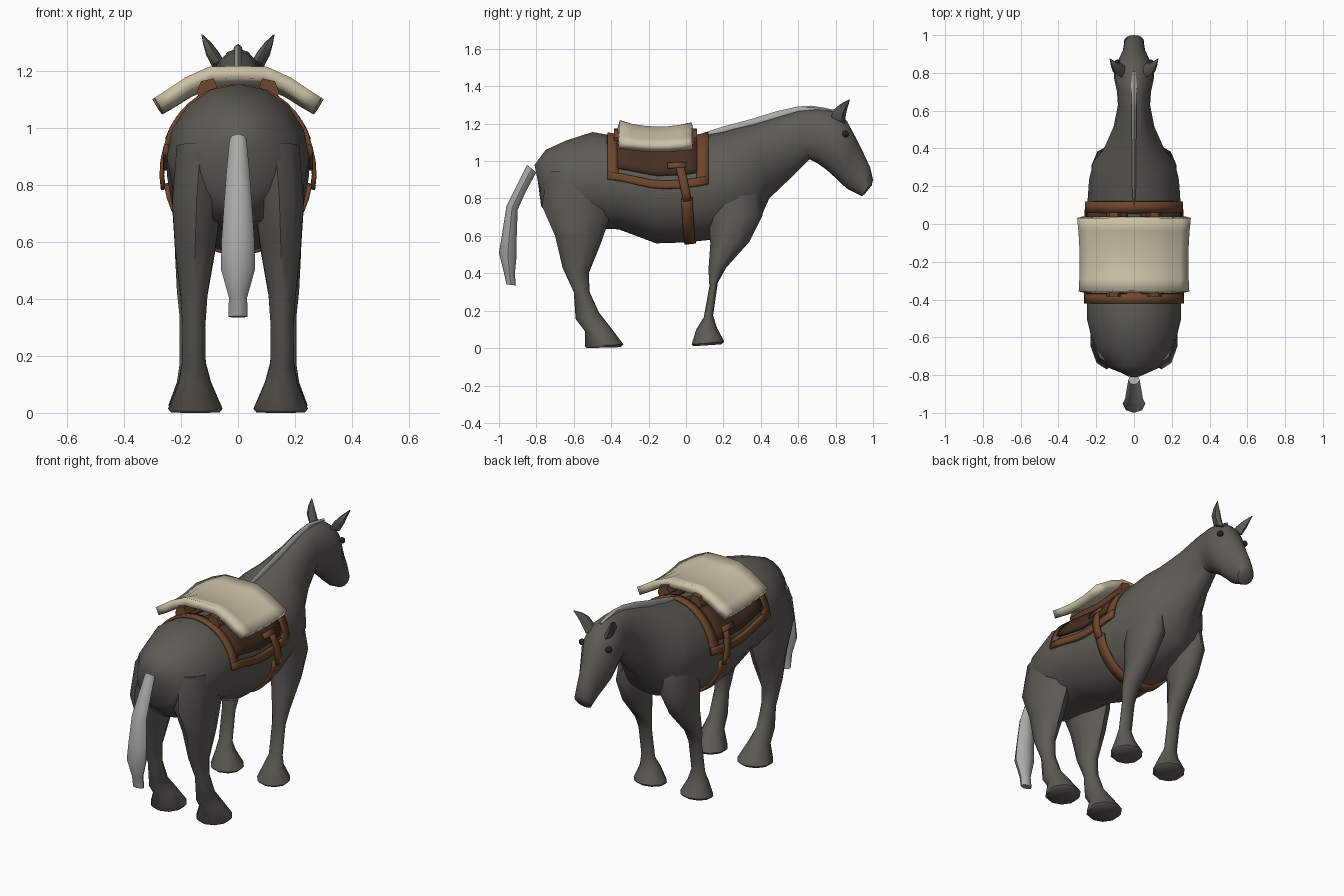
import bpy, bmesh, math
from mathutils import Vector


def material(name, rgb):
    m = bpy.data.materials.new(name)
    m.diffuse_color = (*rgb, 1)
    return m


COAT = material("grey coat", (0.11, 0.105, 0.09))
HAIR = material("pale hair", (0.40, 0.40, 0.385))
CREAM = material("cream pad", (0.60, 0.53, 0.39))
LEATHER = material("brown leather", (0.16, 0.062, 0.028))
DARK = material("dark leather", (0.062, 0.028, 0.016))
EYE = material("dark eye", (0.02, 0.018, 0.015))


def finish(bm, name, mat, angle=50, thick=0):
    bmesh.ops.recalc_face_normals(bm, faces=bm.faces)
    me = bpy.data.meshes.new(name)
    bm.to_mesh(me)
    bm.free()
    me.materials.append(mat)
    for p in me.polygons:
        p.use_smooth = True
    me.set_sharp_from_angle(angle=math.radians(angle))
    ob = bpy.data.objects.new(name, me)
    bpy.context.collection.objects.link(ob)
    if thick:
        s = ob.modifiers.new("thickness", 'SOLIDIFY')
        s.thickness, s.offset = thick, 0
    return ob


def skin(bm, rings):
    """Join rings of points into a closed tube."""
    vs = [[bm.verts.new(p) for p in r] for r in rings]
    n = len(vs[0])
    for a, b in zip(vs, vs[1:]):
        for i in range(n):
            j = (i + 1) % n
            bm.faces.new((a[i], a[j], b[j], b[i]))
    bm.faces.new(vs[0])
    bm.faces.new(vs[-1])


def loft(name, mat, sections, side=1, n=14):
    """Section: (ya, za, yb, zb, half width, centre x) - an ellipse between two side-profile points."""
    rings = []
    for ya, za, yb, zb, w, xc in sections:
        ring = []
        for i in range(n):
            t = 2 * math.pi * i / n
            k = math.cos(t) / 2
            ring.append((side * (xc + w * math.sin(t)),
                         (ya + yb) / 2 + k * (ya - yb), (za + zb) / 2 + k * (za - zb)))
        rings.append(ring)
    bm = bmesh.new()
    skin(bm, rings)
    return finish(bm, name, mat)


# Body, neck and head as one skin: top point, bottom point, half width
BODY = [(-0.81, 0.98, -0.79, 0.88, 0.04), (-0.75, 1.06, -0.775, 0.76, 0.13),
        (-0.64, 1.11, -0.69, 0.66, 0.21), (-0.50, 1.155, -0.50, 0.64, 0.25),
        (-0.36, 1.13, -0.36, 0.635, 0.25), (-0.16, 1.11, -0.16, 0.56, 0.25),
        (0.0, 1.115, 0.0, 0.565, 0.25), (0.13, 1.145, 0.14, 0.58, 0.245),
        (0.19, 1.155, 0.28, 0.63, 0.238), (0.26, 1.175, 0.40, 0.70, 0.215),
        (0.35, 1.195, 0.445, 0.80, 0.16), (0.48, 1.235, 0.55, 0.90, 0.108),
        (0.60, 1.27, 0.66, 1.01, 0.085), (0.70, 1.28, 0.70, 0.99, 0.09),
        (0.79, 1.27, 0.75, 0.955, 0.105), (0.86, 1.215, 0.80, 0.91, 0.105),
        (0.905, 1.13, 0.835, 0.875, 0.082), (0.95, 1.04, 0.865, 0.85, 0.062),
        (0.985, 0.965, 0.895, 0.835, 0.055), (1.0, 0.90, 0.94, 0.812, 0.052),
        (0.993, 0.87, 0.957, 0.825, 0.03)]
loft("body", COAT, [(*s, 0) for s in BODY], n=16)

# Legs with flared hooves: back point, front point, half width, centre x
HIND = [(-0.74, 0.95, -0.40, 0.92, 0.09, 0.13), (-0.77, 0.76, -0.41, 0.69, 0.09, 0.145),
        (-0.70, 0.60, -0.455, 0.56, 0.075, 0.15), (-0.66, 0.43, -0.52, 0.40, 0.05, 0.155),
        (-0.60, 0.30, -0.515, 0.30, 0.042, 0.155), (-0.59, 0.155, -0.465, 0.19, 0.044, 0.155),
        (-0.54, 0.09, -0.41, 0.12, 0.06, 0.152), (-0.54, 0.01, -0.335, 0.02, 0.10, 0.15),
        (-0.53, 0.0, -0.35, 0.005, 0.09, 0.15)]
FORE = [(0.08, 0.88, 0.40, 0.85, 0.08, 0.13), (0.12, 0.69, 0.41, 0.71, 0.085, 0.145),
        (0.13, 0.56, 0.34, 0.57, 0.07, 0.155), (0.12, 0.42, 0.215, 0.43, 0.052, 0.165),
        (0.125, 0.33, 0.17, 0.35, 0.042, 0.165), (0.095, 0.165, 0.145, 0.175, 0.042, 0.165),
        (0.055, 0.10, 0.165, 0.11, 0.06, 0.158), (0.03, 0.02, 0.205, 0.035, 0.095, 0.153),
        (0.04, 0.01, 0.19, 0.02, 0.085, 0.153)]
for side, label in ((1, "right"), (-1, "left")):
    loft(f"{label}_hind_leg", COAT, HIND, side, 10)
    loft(f"{label}_front_leg", COAT, FORE, side, 10)
    # Ears: flattened leaves leaning out and forward
    loft(f"{label}_ear", COAT, [(0.775, 1.235, 0.85, 1.20, 0.025, 0.065),
                                (0.79, 1.275, 0.855, 1.25, 0.025, 0.09),
                                (0.825, 1.305, 0.865, 1.29, 0.016, 0.108),
                                (0.873, 1.33, 0.877, 1.328, 0.002, 0.127)], side, 6)
    # Eyes
    bm = bmesh.new()
    bmesh.ops.create_uvsphere(bm, u_segments=10, v_segments=6, radius=0.018)
    for v in bm.verts:
        v.co = Vector((side * 0.088, 0.853, 1.145)) + v.co
    finish(bm, f"{label}_eye", EYE)

# Tail and mane
loft("tail", HAIR, [(-0.85, 0.98, -0.80, 0.94, 0.03, 0), (-0.905, 0.87, -0.855, 0.84, 0.04, 0),
                    (-0.96, 0.76, -0.90, 0.74, 0.048, 0), (-0.985, 0.60, -0.905, 0.60, 0.058, 0),
                    (-1.0, 0.51, -0.905, 0.50, 0.06, 0), (-0.975, 0.41, -0.915, 0.40, 0.032, 0),
                    (-0.96, 0.34, -0.91, 0.335, 0.034, 0)], n=8)
loft("mane", HAIR, [(0.09, 1.15, 0.10, 1.12, 0.005, 0), (0.20, 1.185, 0.21, 1.14, 0.012, 0),
                    (0.35, 1.225, 0.36, 1.18, 0.013, 0), (0.48, 1.265, 0.49, 1.21, 0.014, 0),
                    (0.60, 1.292, 0.61, 1.25, 0.014, 0), (0.67, 1.296, 0.67, 1.26, 0.014, 0),
                    (0.74, 1.285, 0.73, 1.26, 0.018, 0), (0.81, 1.27, 0.80, 1.24, 0.008, 0)], n=6)


def on_body(y, deg, off):
    """Point on the barrel at y, at an angle from the spine, lifted by off."""
    for a, b in zip(BODY[3:8], BODY[4:9]):
        if y <= b[0]:
            break
    f = (y - a[0]) / (b[0] - a[0])
    top, bot, w = (a[i] + f * (b[i] - a[i]) for i in (1, 3, 4))
    t = math.radians(deg)
    return Vector(((w + off) * math.sin(t), y, (top + bot) / 2 + ((top - bot) / 2 + off) * math.cos(t)))


def wrap(name, mat, y0, y1, a0, a1, off, slant=lambda d: 0, thick=0.016):
    """Leather sheet that follows the barrel."""
    nu, nv = max(3, int(abs(a1 - a0) / 9)), max(1, int((y1 - y0) / 0.07))
    bm = bmesh.new()
    g = []
    for i in range(nu + 1):
        d = a0 + (a1 - a0) * i / nu
        g.append([bm.verts.new(on_body(y0 + (y1 - y0) * j / nv + slant(d), d, off)) for j in range(nv + 1)])
    for r, s in zip(g, g[1:]):
        for j in range(nv):
            bm.faces.new((r[j], r[j + 1], s[j + 1], s[j]))
    return finish(bm, name, mat, 40, thick)


# Saddle frame, side panels and girth
wrap("front_strap", LEATHER, 0.055, 0.12, -87, 87, 0.006)
wrap("rear_strap", LEATHER, -0.42, -0.36, -87, 87, 0.006)
wrap("girth", LEATHER, -0.025, 0.035, 98, 262, 0.004, lambda d: 0.018 * (1 - abs(d - 180) / 82))
for side, label in ((1, "right"), (-1, "left")):
    wrap(f"{label}_lower_strap", LEATHER, -0.42, 0.12, side * 78, side * 87, 0.006)
    wrap(f"{label}_saddle_panel", DARK, -0.37, 0.06, side * 8, side * 72, 0.010)
    wrap(f"{label}_hanging_strap", LEATHER, -0.055, -0.01, side * 62, side * 101, 0.018,
         lambda d: 0.04 * (abs(d) - 62) / 39)
    wrap(f"{label}_strap_tab", LEATHER, -0.10, 0.0, side * 59, side * 65, 0.02)
    # Padded bars carrying the seat
    bm = bmesh.new()
    ring = [(0.07, 1.135), (0.085, 1.175), (0.13, 1.165), (0.145, 1.125), (0.125, 1.085), (0.08, 1.10)]
    skin(bm, [[(side * x, y, z) for x, z in ring] for y in (-0.385, 0.06)])
    finish(bm, f"{label}_saddle_bar", LEATHER, 30)

# Cream seat pad: arched across, dipped along the middle
ARCH = [(0, 1.197), (0.10, 1.194), (0.18, 1.158), (0.24, 1.118), (0.288, 1.088)]
ARCH = [(-x, z) for x, z in ARCH[:0:-1]] + ARCH
bm = bmesh.new()
grid = []
for i in range(7):
    y = -0.36 + 0.395 * i / 6
    u = i / 3 - 1
    dip = 0.033 * (1 - u * u) + 0.006 * (u + 1)
    grid.append([bm.verts.new((x * (0.96 + 0.03 * u * u + 0.015 * u), y,
                               z - dip * (1 - 0.5 * abs(x) / 0.288))) for x, z in ARCH])
for r, s in zip(grid, grid[1:]):
    for j in range(len(ARCH) - 1):
        bm.faces.new((r[j], r[j + 1], s[j + 1], s[j]))
finish(bm, "seat_pad", CREAM, 40, 0.046)
